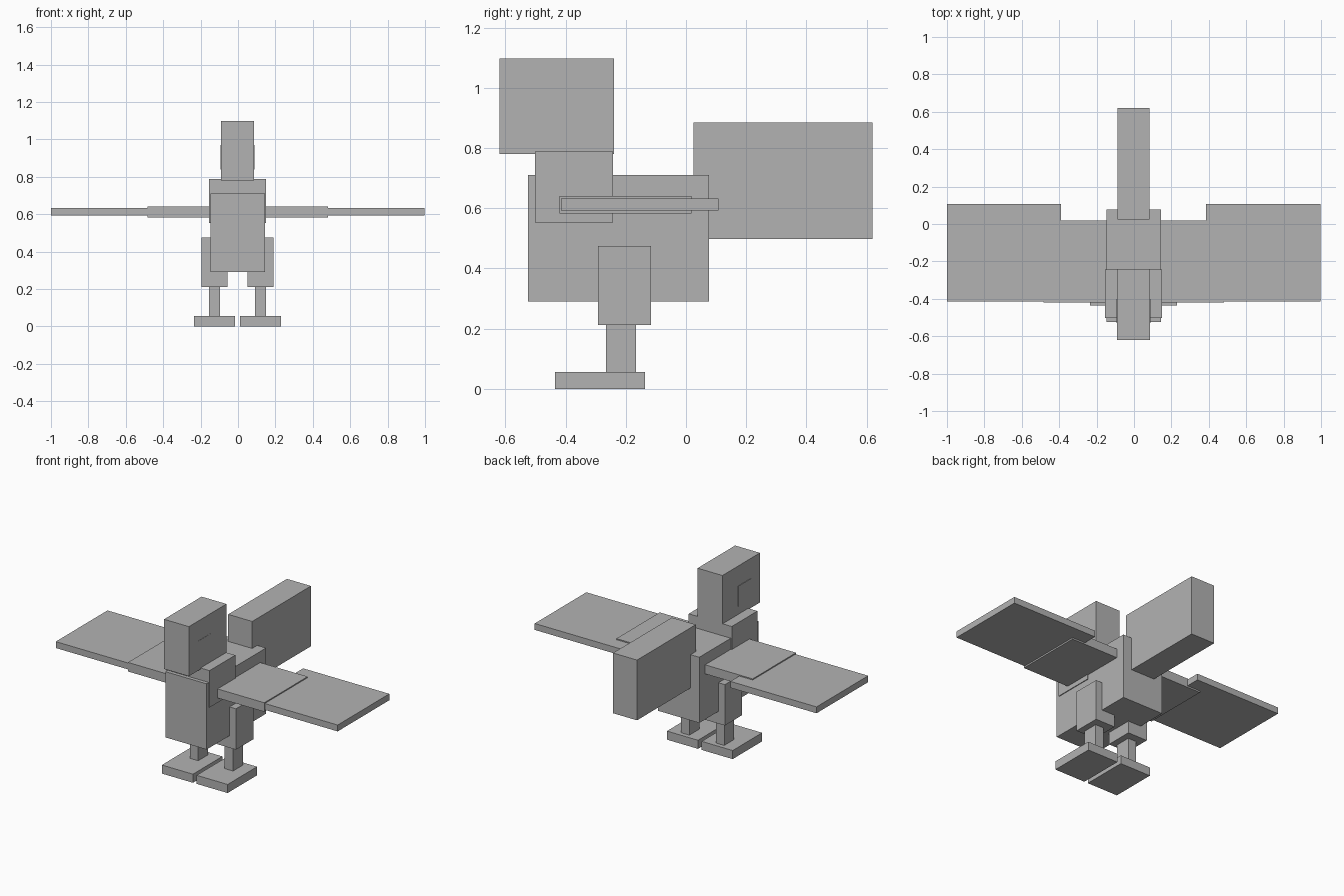
import bpy

cube = bpy.data.objects.get("Cube")
if cube:
    bpy.data.objects.remove(cube, do_unlink=True)

# Single plain grey
GREY = (0.45, 0.45, 0.45, 1.0)
grey = bpy.data.materials.new("plain grey")
grey.use_nodes = True
grey.diffuse_color = GREY
bsdf = next(n for n in grey.node_tree.nodes if n.type == "BSDF_PRINCIPLED")
bsdf.inputs["Base Color"].default_value = GREY

CENTRE = -0.002  # plane of symmetry for the paired parts


def box(name, x, y, z):
    """Box spanning the (low, high) range on each axis."""
    spans = (x, y, z)
    bpy.ops.mesh.primitive_cube_add(size=1, location=[(a + b) / 2 for a, b in spans])
    obj = bpy.context.object
    obj.name = name
    obj.scale = [b - a for a, b in spans]
    bpy.ops.object.transform_apply(location=False, rotation=False, scale=True)
    obj.data.materials.append(grey)
    return obj


def pair(name, x, y, z):
    """Matching boxes on the left (+x) and right (-x)."""
    near, far = x
    box("left_" + name, (CENTRE + near, CENTRE + far), y, z)
    box("right_" + name, (CENTRE - far, CENTRE - near), y, z)


# Trunk, neck and head
box("body", (-0.148, 0.145), (-0.525, 0.077), (0.29, 0.711))
box("neck", (-0.155, 0.15), (-0.502, -0.242), (0.552, 0.788))
box("head", (-0.09, 0.086), (-0.62, -0.24), (0.78, 1.098))

# Eye plates, almost flush with the sides of the head
box("right_eye", (-0.093, -0.088), (-0.53, -0.4), (0.84, 0.97))
box("left_eye", (0.082, 0.087), (-0.53, -0.4), (0.84, 0.97))

# Tail
box("tail", (-0.087, 0.083), (0.025, 0.62), (0.498, 0.884))

# Wings in two overlapping sections
pair("inner_wing", (0.13, 0.483), (-0.421, 0.018), (0.582, 0.64))
pair("outer_wing", (0.388, 0.999), (-0.415, 0.108), (0.592, 0.633))

# Legs
pair("thigh", (0.053, 0.192), (-0.292, -0.116), (0.212, 0.474))
pair("shin", (0.094, 0.153), (-0.266, -0.166), (0.05, 0.22))
pair("foot", (0.013, 0.233), (-0.435, -0.137), (0.0, 0.055))
